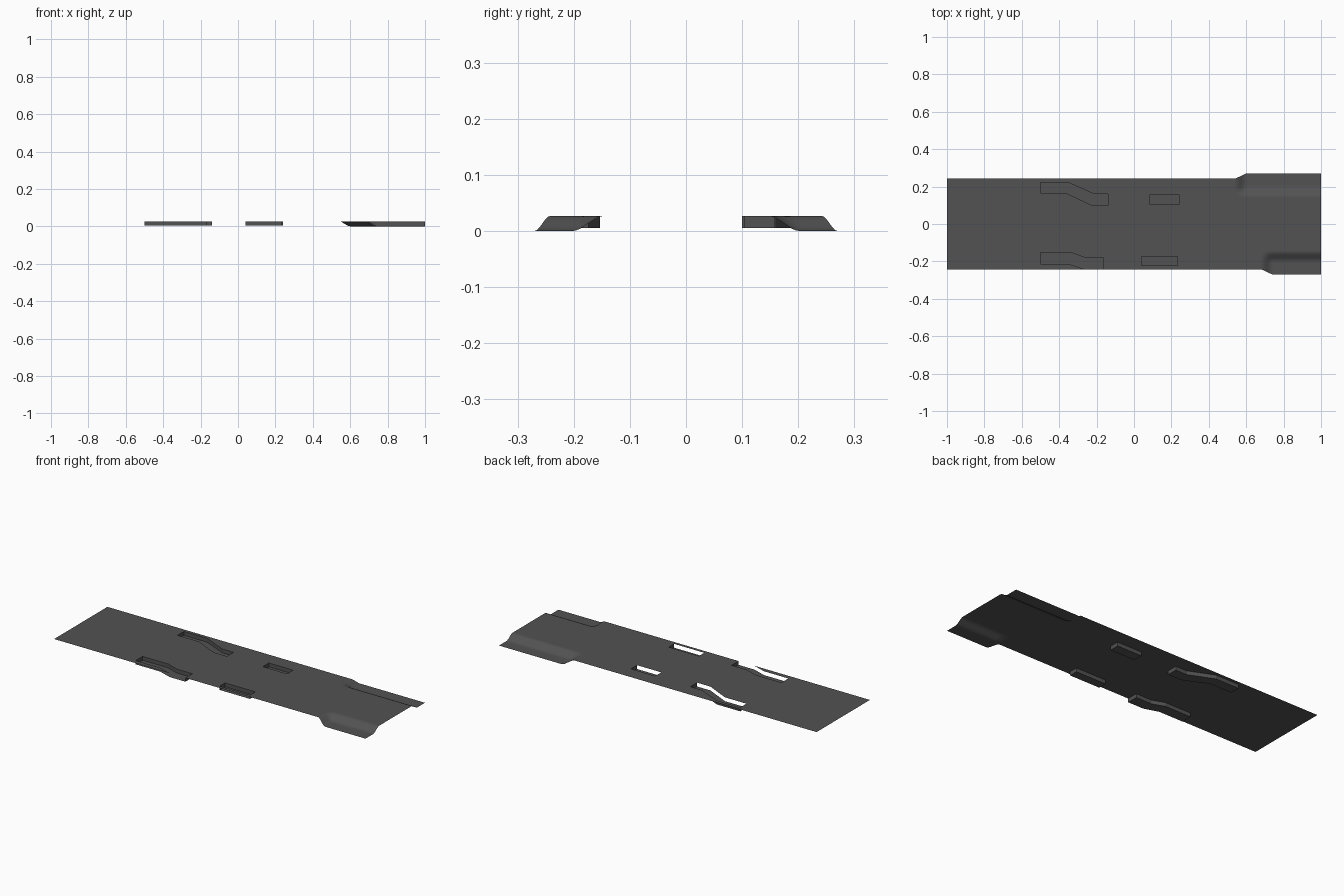
import bpy, bmesh

TOP, FLOOR, EDGE, FLARE = 0.027, 0.005, 0.242, 0.27
SEAM = 0.54

if "Cube" in bpy.data.objects:
    bpy.data.objects.remove(bpy.data.objects["Cube"])

grey = bpy.data.materials.new("dark_grey")
grey.use_nodes = True
grey.diffuse_color = (0.085, 0.085, 0.085, 1)
grey.node_tree.nodes["Principled BSDF"].inputs["Base Color"].default_value = (0.085, 0.085, 0.085, 1)


def finish(bm, name, smooth=False):
    mesh = bpy.data.meshes.new(name)
    bm.to_mesh(mesh)
    bm.free()
    mesh.materials.append(grey)
    for p in mesh.polygons:
        p.use_smooth = smooth
    obj = bpy.data.objects.new(name, mesh)
    bpy.context.collection.objects.link(obj)
    return obj


# Each pocket: name, back edge and front edge, both from -x to +x
pockets = [
    ("rear_stepped_pocket",
     [(-.5, .222), (-.352, .222), (-.212, .16), (-.14, .16)],
     [(-.5, .165), (-.363, .165), (-.225, .1), (-.14, .1)]),
    ("rear_short_pocket", [(.085, .158), (.24, .158)], [(.085, .103), (.24, .103)]),
    ("front_short_pocket", [(.04, -.174), (.232, -.174)], [(.04, -.223), (.232, -.223)]),
    ("front_stepped_pocket",
     [(-.5, -.153), (-.335, -.153), (-.265, -.179), (-.165, -.179)],
     [(-.5, -.215), (-.345, -.215), (-.265, -EDGE), (-.165, -EDGE)]),
]

# Flat deck with the pocket openings left out; the last one notches the front edge
bm = bmesh.new()


def loop(points):
    vs = [bm.verts.new((x, y, TOP)) for x, y in points]
    for a, b in zip(vs, vs[1:] + vs[:1]):
        bm.edges.new((a, b))


for name, back, front in pockets[:-1]:
    loop(back + front[::-1])
_, back, front = pockets[-1]
loop([(-1, -EDGE)] + front[2::-1] + back + [front[3], (SEAM, -EDGE), (SEAM, EDGE), (-1, EDGE)])
bmesh.ops.triangle_fill(bm, edges=bm.edges[:], use_beauty=True, normal=(0, 0, 1))
for f in bm.faces:
    f.normal_update()
    if f.normal.z < 0:
        f.normal_flip()
finish(bm, "deck_panel")

# Pockets: floor, back wall and end walls, open towards the front
for name, back, front in pockets:
    bm = bmesh.new()
    rim = [bm.verts.new((x, y, TOP)) for x, y in [front[0]] + back + [front[-1]]]
    low_back = [bm.verts.new((x, y, FLOOR)) for x, y in back]
    low_front = [bm.verts.new((x, y, FLOOR)) for x, y in front]
    base = [low_front[0]] + low_back + [low_front[-1]]
    for i in range(len(rim) - 1):
        bm.faces.new((rim[i], rim[i + 1], base[i + 1], base[i]))
    for i in range(len(back) - 1):
        bm.faces.new((low_front[i], low_front[i + 1], low_back[i + 1], low_back[i]))
    finish(bm, name)


# Flared end: both sides sweep down to the ground with a soft curve
def ramp(value, start, end):
    return min(1, max(0, (value - start) / (end - start)))


def soft(t):
    return t * t * (3 - 2 * t)


columns = [0.14 + 0.007 * i for i in range(10)] + [0.22]
bm = bmesh.new()
rows = []
for i in range(47):
    x = SEAM + 0.01 * i
    row = []
    for side, start in ((-1, 0.68), (1, SEAM)):
        along = ramp(x, start, start + 0.06)
        half = EDGE + (FLARE - EDGE) * along
        part = []
        for y in columns + [half]:
            drop = soft(ramp(y, 0.145, 0.203)) * soft(along)
            part.append(bm.verts.new((x, side * y, TOP * (1 - drop))))
        row += part[::-1] if side < 0 else part
    rows.append(row)
for a, b in zip(rows, rows[1:]):
    for j in range(len(a) - 1):
        bm.faces.new((a[j], b[j], b[j + 1], a[j + 1]))
finish(bm, "flared_end", smooth=True)
